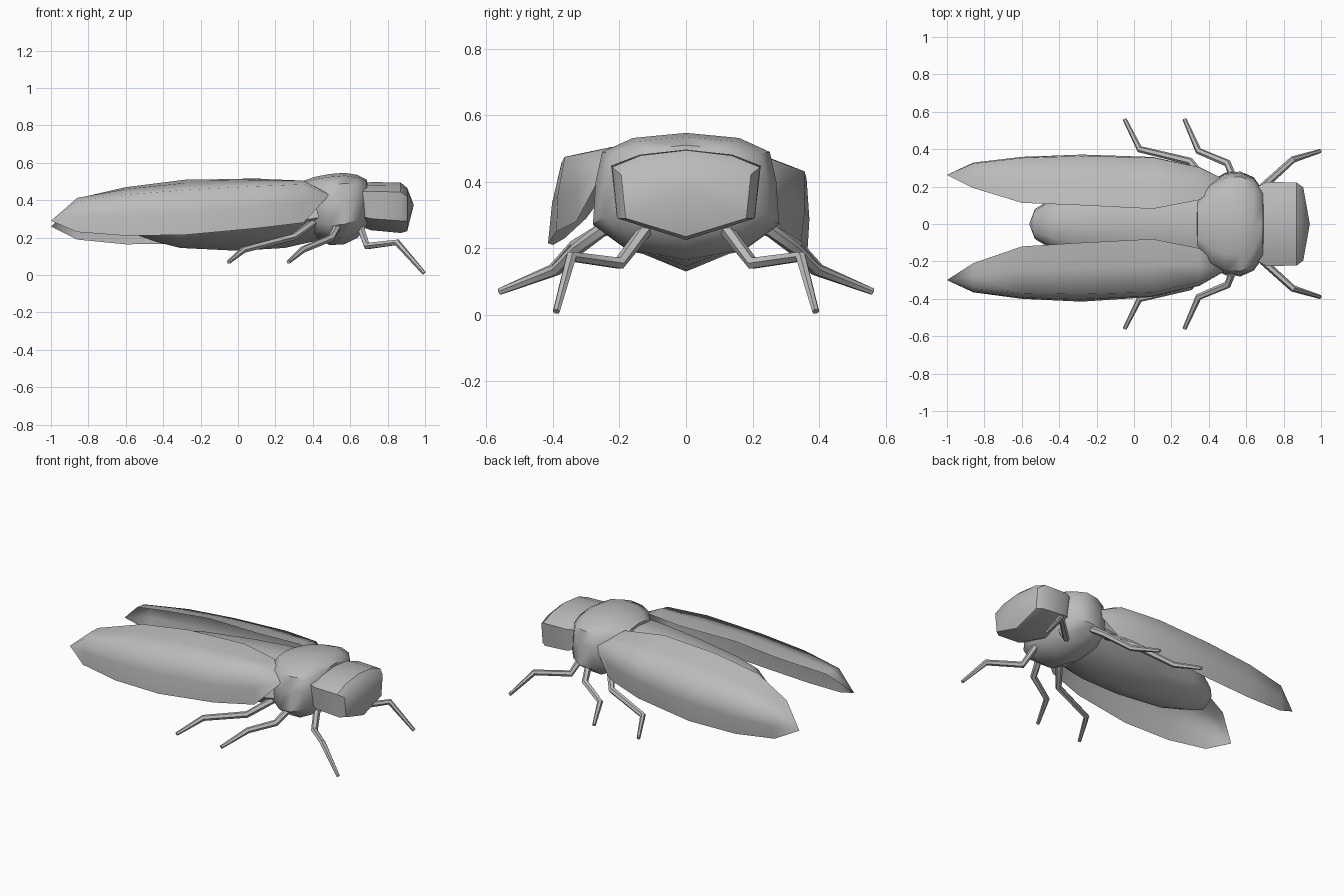
import bpy, bmesh, math
from mathutils import Vector, Matrix

cube = bpy.data.objects.get("Cube")
if cube:
    bpy.data.objects.remove(cube)

grey = bpy.data.materials.new("Plain grey")
grey.use_nodes = True
grey.diffuse_color = (0.5, 0.5, 0.5, 1)
grey.node_tree.nodes["Principled BSDF"].inputs["Base Color"].default_value = grey.diffuse_color


def finish(name, bm, angle, solid=True):
    if solid:
        bmesh.ops.recalc_face_normals(bm, faces=bm.faces)
    mesh = bpy.data.meshes.new(name)
    bm.to_mesh(mesh)
    bm.free()
    mesh.materials.append(grey)
    obj = bpy.data.objects.new(name, mesh)
    bpy.context.collection.objects.link(obj)
    bpy.ops.object.select_all(action="DESELECT")
    obj.select_set(True)
    bpy.context.view_layer.objects.active = obj
    bpy.ops.object.shade_smooth_by_angle(angle=math.radians(angle))
    return obj


def skin(bm, rings, closed):
    """Join consecutive rows of vertices with quads."""
    for a, b in zip(rings, rings[1:]):
        n = len(a)
        for i in range(n if closed else n - 1):
            j = (i + 1) % n
            bm.faces.new((a[i], a[j], b[j], b[i]))


def cap(bm, ring, tip):
    v = bm.verts.new(tip)
    for i in range(len(ring)):
        bm.faces.new((ring[i], ring[(i + 1) % len(ring)], v))


def body_part(name, shape, stations, tail, nose, angle):
    """Loft along x; stations are (x, half width, bottom, top)."""
    full = shape + [(-y, z) for y, z in reversed(shape) if y > 0]
    bm = bmesh.new()
    rings = [[bm.verts.new((x, y * w, lo + z * (hi - lo))) for y, z in full]
             for x, w, lo, hi in stations]
    skin(bm, rings, True)
    cap(bm, rings[0], tail)
    cap(bm, rings[-1], nose)
    return finish(name, bm, angle)


# Abdomen with a keeled underside
body_part("abdomen",
          [(0, 1), (.55, .95), (.9, .78), (1, .4), (.7, .2), (0, 0)],
          [(-.53, .08, .21, .36), (-.43, .14, .175, .41), (-.31, .18, .145, .43),
           (0, .23, .13, .46), (.25, .25, .145, .48), (.45, .24, .19, .49)],
          (-.56, 0, .29), (.5, 0, .35), 50)

# Thorax
body_part("thorax",
          [(0, 1), (.57, .96), (.9, .85), (.97, .62), (1, .28), (.62, .08), (0, 0)],
          [(.34, .13, .3, .5), (.41, .23, .2, .525), (.49, .275, .16, .54),
           (.57, .28, .165, .547), (.64, .25, .2, .535), (.69, .18, .26, .51)],
          (.33, 0, .42), (.7, 0, .4), 50)

# Wedge-fronted head
body_part("head",
          [(0, 1), (.62, .94), (1, .81), (.93, .24), (0, 0)],
          [(.66, .2, .26, .49), (.71, .225, .24, .497), (.87, .222, .225, .495),
           (.905, .195, .235, .465)],
          (.65, 0, .38), (.94, 0, .375), 35)


# Folded wings: each row is x, then inner edge, shoulder and lower edge as (y, z)
WING = [(-.86, (.21, .41), (.345, .395), (.365, .23)),
        (-.6, (.12, .47), (.37, .43), (.4, .21)),
        (-.28, (.1, .51), (.375, .455), (.415, .215)),
        (.1, (.08, .515), (.365, .475), (.39, .25)),
        (.35, (.13, .505), (.31, .485), (.33, .28))]


def wing(name, side, turn):
    bm = bmesh.new()
    rows = []
    for x, inner, shoulder, lower in WING:
        a, b, c = Vector(inner), Vector(shoulder), Vector(lower)
        section = [a, a.lerp(b, .5) + Vector((0, .01)), b, b.lerp(c, .5) + Vector((.008, 0)), c]
        rows.append([bm.verts.new((x, p.x, p.y)) for p in section])
    skin(bm, rows, False)
    for row, tip in ((rows[0], (-1, .3, .29)), (rows[-1], (.49, .25, .43))):
        v = bm.verts.new(tip)
        for p, q in zip(row, row[1:]):
            bm.faces.new((p, q, v))
    bmesh.ops.recalc_face_normals(bm, faces=bm.faces)
    # make the outer skin face upward and outward
    if sum(f.normal.z for f in bm.faces) < 0:
        bmesh.ops.reverse_faces(bm, faces=bm.faces)
    # fold about the inner edge, then mirror to the wanted side
    bmesh.ops.rotate(bm, verts=bm.verts, cent=(0, .09, .51), matrix=Matrix.Rotation(turn, 3, "X"))
    if side < 0:
        bmesh.ops.scale(bm, vec=(1, -1, 1), verts=bm.verts)
        bmesh.ops.reverse_faces(bm, faces=bm.faces)
    finish(name, bm, 80, solid=False)


wing("near_wing", -1, 0)
wing("far_wing", 1, -.16)


# Jointed legs, tapering at the feet
def leg(name, points, radii, sides=6):
    bm = bmesh.new()
    pts = [Vector(p) for p in points]
    rings = []
    for i, p in enumerate(pts):
        d = (pts[min(i + 1, len(pts) - 1)] - pts[max(i - 1, 0)]).normalized()
        u = d.cross(Vector((0, 0, 1))).normalized()
        w = d.cross(u)
        rings.append([bm.verts.new(p + radii[i] * (u * math.cos(t) + w * math.sin(t)))
                      for t in (k * math.tau / sides for k in range(sides))])
    skin(bm, rings, True)
    bm.faces.new(rings[0])
    bm.faces.new(rings[-1])
    finish(name, bm, 50)


LEGS = {"rear_leg": [(.4, .21, .28), (.3, .335, .205), (.03, .4, .135), (-.05, .56, .07)],
        "middle_leg": [(.54, .22, .28), (.5, .325, .2), (.345, .39, .135), (.27, .56, .07)],
        "front_leg": [(.65, .11, .27), (.69, .2, .155), (.85, .345, .175), (.995, .39, .01)]}

for label, path in LEGS.items():
    for side, word in ((-1, "near"), (1, "far")):
        leg(f"{word}_{label}", [(x, y * side, z) for x, y, z in path], (.022, .02, .018, .011))
